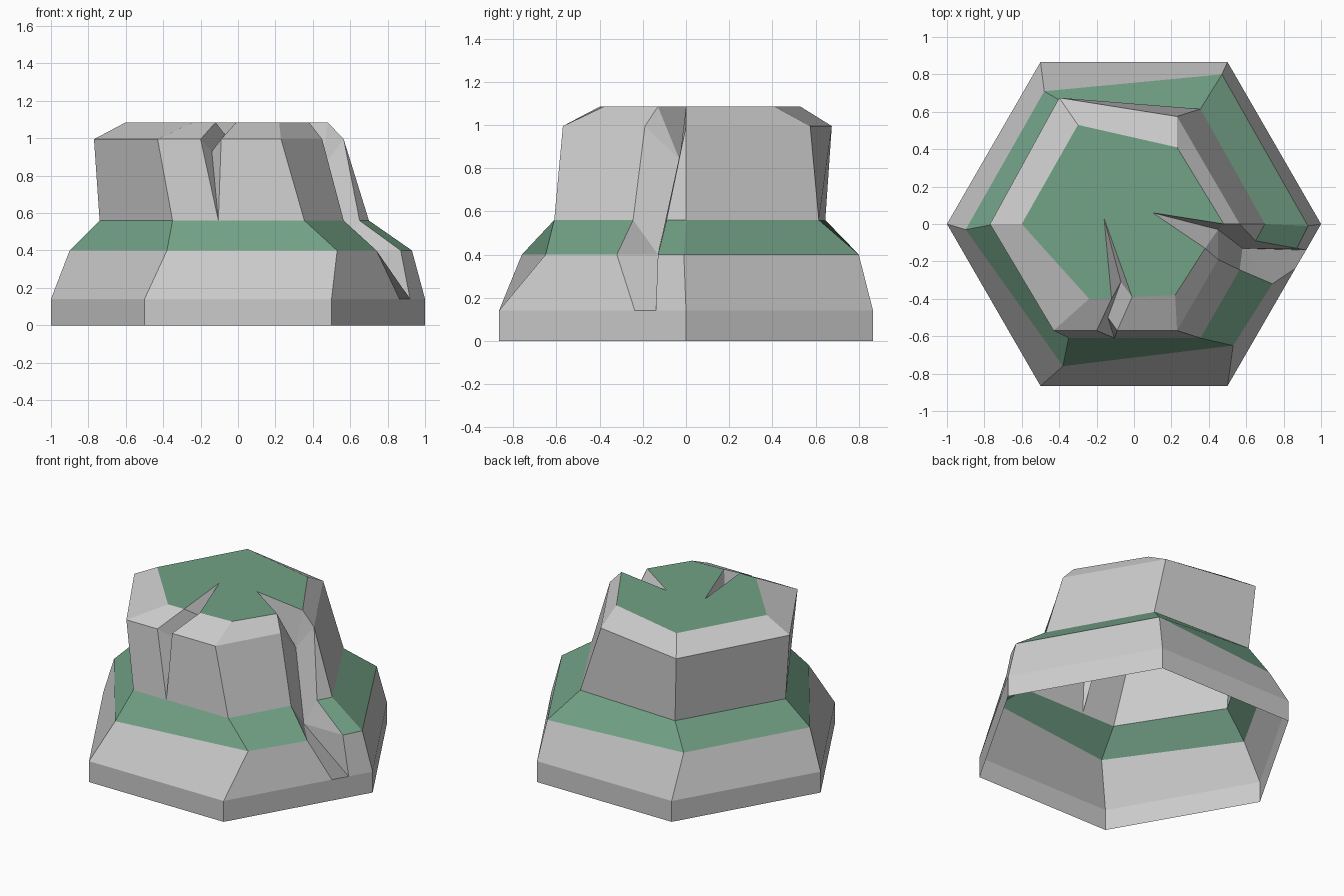
import bpy, bmesh, math

if "Cube" in bpy.data.objects:
    bpy.data.objects.remove(bpy.data.objects["Cube"])

def ring(z, pts):
    return [(x, y, z) for x, y in pts]

def make_object(name, faces, colour=None):
    bm = bmesh.new()
    for f in faces:
        bm.faces.new([bm.verts.new(p) for p in f])
    bmesh.ops.remove_doubles(bm, verts=bm.verts, dist=0.0005)
    mesh = bpy.data.meshes.new(name)
    bm.to_mesh(mesh)
    bm.free()
    obj = bpy.data.objects.new(name, mesh)
    bpy.context.collection.objects.link(obj)
    if colour:
        mat = bpy.data.materials.new(name)
        mat.diffuse_color = colour
        mat.use_nodes = True
        mat.node_tree.nodes["Principled BSDF"].inputs["Base Color"].default_value = mat.diffuse_color
        mesh.materials.append(mat)

def band(lo, hi, skip=()):
    return [[lo[i], lo[i + 1], hi[i + 1], hi[i]]
            for i in range(len(lo) - 1) if i not in skip]

# Horizontal outlines, running from the right corner round to the gully's front rim
hexagon = [(math.cos(math.radians(a)), math.sin(math.radians(a)))
           for a in range(0, 360, 60)] + [(.863, -.237)]
r0, r1 = ring(0, hexagon), ring(.14, hexagon)
r2 = ring(.40, [(.93, -.01), (.47, .80), (-.48, .71), (-.90, -.03),
                (-.38, -.76), (.53, -.65), (.74, -.32)])
r3 = ring(.56, [(.70, 0), (.355, .615), (-.37, .645), (-.74, 0),
                (-.35, -.61), (.355, -.61), (.565, -.245)])
r4 = ring(.995, [(.565, 0), (.23, .575), (-.40, .675), (-.77, 0),
                 (-.43, -.57), (.23, -.57), (.45, -.19)])
r5 = ring(1.085, [(.48, 0), (.23, .41), (-.30, .53), (-.60, 0),
                  (-.24, -.40), (.22, -.38), (.38, -.13)])

# Gully on the right: valley line and rear rim
tip, v1, v2 = (.10, .06, 1.085), (.45, -.03, .84), (.58, -.13, .40)
p1, p2, p3 = (.92, -.14, .14), (.87, -.13, .40), (.65, -.09, .56)
gully = [
    [tip, v1, r5[0]], [r5[0], v1, r4[0]], [r4[0], v1, v2, p3],
    [p3, v2, p2], [p2, v2, p1],
    [r5[6], v1, tip], [r5[6], r4[6], v1], [r4[6], r3[6], v2, v1],
    [r3[6], r2[6], v2], [r2[6], r1[6], p1, v2], [r1[6], r0[6], p1],
    [r0[6], r0[0], r1[0], p1], [p1, r1[0], r2[0], p2], [p3, r3[0], r4[0]],
]

# Narrow crack in the front face
ctip, k1, k2 = (-.16, .03, 1.085), (-.07, -.31, 1.02), (-.14, -.50, .93)
low = (-.105, -.61, .56)
l4, l5 = (-.20, -.57, .995), (-.12, -.40, 1.085)
q4, q5 = (-.09, -.57, .995), (-.01, -.39, 1.085)
crack = [
    [l5, k1, ctip], [l5, l4, k2, k1], [l4, low, k2],
    [ctip, k1, q5], [q5, k1, k2, q4], [q4, k2, low],
    [r3[4], low, l4, r4[4]], [low, r3[5], r4[5], q4],
    [r4[4], l4, l5, r5[4]], [q4, r4[5], r5[5], q5],
]

# Grey cliffs, open underneath
make_object("rock_cliffs", band(r0, r1) + band(r1, r2) + band(r3, r4, (4,))
            + band(r4, r5, (4,)) + gully + crack)

# Green ledge and plateau
plateau = [*r5[:5], l5, ctip, q5, r5[5], r5[6], tip]
make_object("grass_ledge_and_plateau",
            band(r2, r3) + [[p2, r2[0], r3[0], p3], plateau],
            (.17, .36, .24, 1))
